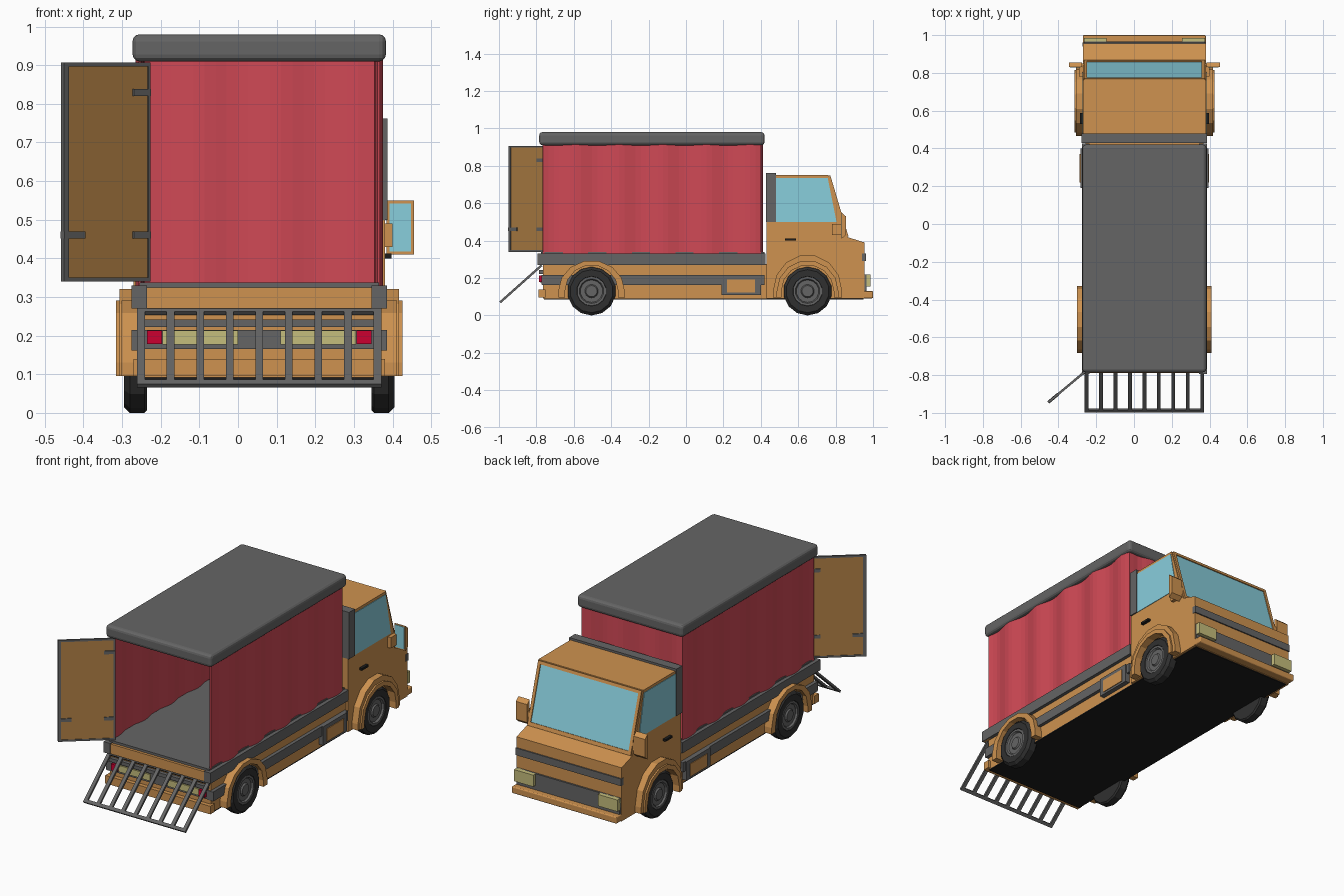
import bpy, bmesh, math
from mathutils import Vector, Matrix

if "Cube" in bpy.data.objects:
    bpy.data.objects.remove(bpy.data.objects["Cube"])

C = 0.055  # truck centre line in x (open door shifts it off origin)

def mat(name, r, g, b):
    m = bpy.data.materials.new(name)
    m.diffuse_color = (r, g, b, 1)
    m.use_nodes = True
    m.node_tree.nodes["Principled BSDF"].inputs["Base Color"].default_value = m.diffuse_color
    return m

ORANGE = mat("orange_paint", 0.62, 0.29, 0.08)
RED = mat("red_curtain", 0.62, 0.065, 0.09)
GLASS = mat("glass", 0.25, 0.62, 0.72)
YELLOW = mat("pale_yellow", 0.56, 0.51, 0.2)
LAMP = mat("red_lamp", 0.6, 0.0, 0.03)
BLACK = mat("black", 0.012, 0.012, 0.012)
TYRE = mat("rubber", 0.03, 0.03, 0.03)
GREY = mat("dark_grey", 0.13, 0.13, 0.13)
PANEL = mat("door_wood", 0.45, 0.22, 0.06)

def make(name, verts, faces, m, x=C):
    me = bpy.data.meshes.new(name)
    bm = bmesh.new()
    vs = [bm.verts.new(v) for v in verts]
    for f in faces:
        bm.faces.new([vs[i] for i in f])
    bmesh.ops.recalc_face_normals(bm, faces=bm.faces)
    bm.to_mesh(me)
    bm.free()
    me.materials.append(m)
    ob = bpy.data.objects.new(name, me)
    ob.location.x = x
    bpy.context.collection.objects.link(ob)
    return ob

def prism(name, prof, x0, x1, m, x=C):
    """Extrude a (y, z) outline from x0 to x1."""
    n = len(prof)
    v = [(x0, *p) for p in prof] + [(x1, *p) for p in prof]
    f = [list(range(n)), list(range(n, 2 * n))]
    f += [[i, (i + 1) % n, n + (i + 1) % n, n + i] for i in range(n)]
    return make(name, v, f, m, x)

def box(name, x0, x1, y0, y1, z0, z1, m, bevel=0, x=C):
    ob = prism(name, [(y0, z0), (y1, z0), (y1, z1), (y0, z1)], x0, x1, m, x)
    if bevel:
        b = ob.modifiers.new("bevel", 'BEVEL')
        b.width, b.segments = bevel, 3
    return ob

def pair(fn, name, a, x0, x1, m):
    """Mirrored left/right prism."""
    for side, s in (("left", -1), ("right", 1)):
        fn(f"{side}_{name}", a, s * x0, s * x1, m)

def rect(y0, y1, z0, z1):
    return [(y0, z0), (y1, z0), (y1, z1), (y0, z1)]

# Cargo box: roof, floor, rails
box("cargo_roof", -.328, .328, -.785, .42, .91, .98, GREY, .018)
box("cargo_floor", -.31, .31, -.775, .42, .30, .338, GREY)
pair(prism, "side_rail", rect(-.795, .425, .27, .33), .29, .331, GREY)
box("rear_sill", -.325, .325, -.79, -.74, .27, .325, ORANGE)

# Wavy curtain running along the left side, across the front and back
path = []
N, M = 40, 22
for i in range(N + 1):
    y = -.765 + 1.165 * i / N
    path.append((-.312 + .009 * math.sin(i * 10 * math.pi / N), y))
for i in range(1, M):
    path.append((-.312 + .624 * i / M, .405 + .007 * math.sin(i * 6 * math.pi / M)))
path += [(-px, py) for px, py in path[N::-1]]
n = len(path)
cur = make("curtain", [(*p, .325) for p in path] + [(*p, .915) for p in path],
           [[i, i + 1, n + i + 1, n + i] for i in range(n - 1)], RED)
cur.modifiers.new("thickness", 'SOLIDIFY').thickness = .006

# Chassis
box("chassis", -.312, .312, -.765, .43, .092, .275, ORANGE)
box("underside", -.312, .312, -.76, .95, .086, .094, BLACK)
pair(prism, "side_strip", rect(-.77, .42, .162, .215), .30, .331, GREY)
pair(prism, "tool_box", rect(.19, .40, .11, .215), .30, .339, GREY)
pair(prism, "tool_box_panel", rect(.22, .37, .122, .193), .33, .343, ORANGE)

# Rear end: bumper, bars, lights
box("rear_bumper", -.325, .325, -.788, -.75, .095, .14, ORANGE)
box("rear_light_bar", -.33, .33, -.772, -.74, .165, .215, GREY)
box("rear_upper_bar", -.30, .30, -.785, -.75, .222, .242, GREY)
for s, side in ((-1, "left"), (1, "right")):
    box(f"{side}_tail_lamp", s * .29, s * .252, -.787, -.76, .178, .213, LAMP)
    box(f"{side}_rear_reflector", s * .25, s * .055, -.78, -.76, .177, .213, YELLOW)

# Cab body
prism("cab", [(.43, .09), (.955, .09), (.955, .39), (.86, .42), (.762, .75), (.43, .75)],
      -.325, .325, ORANGE)
box("cab_rear_band", -.332, .332, .428, .48, .5, .762, GREY)
pair(prism, "side_window", [(.48, .5), (.805, .5), (.758, .735), (.48, .735)], .31, .328, GLASS)
pair(prism, "door_handle", rect(.53, .588, .4, .412), .32, .342, BLACK)

# Windscreen with raised frame
a, b = Vector((.86, .42)), Vector((.762, .75))
nrm = Vector((.959, .285))

def slope(t0, t1, d0, d1):
    p, q = a.lerp(b, t0), a.lerp(b, t1)
    return [tuple(v) for v in (p + nrm * d0, q + nrm * d0, q + nrm * d1, p + nrm * d1)]

prism("windscreen", slope(.06, .94, -.01, .004), -.303, .303, GLASS)
for t in ((.0, .06), (.94, .99)):
    prism("windscreen_frame_bar", slope(*t, -.01, .009), -.32, .32, ORANGE)
pair(prism, "windscreen_frame_side", slope(0, .99, -.01, .009), .303, .32, ORANGE)

# Cab front: stripe, grille, headlights, bumper
box("front_stripe", -.327, .327, .94, .962, .29, .33, GREY)
box("grille", -.32, .32, .94, .965, .13, .22, GREY)
box("front_bumper", -.325, .325, .94, 1.0, .092, .13, ORANGE, .006)
pair(prism, "headlight", rect(.95, .986, .155, .22), .20, .32, YELLOW)

# Mirrors: housing, glass facing the rear, arm
for s, side in ((-1, "left"), (1, "right")):
    prism(f"{side}_mirror_housing", [(.832, .41), (.855, .43), (.855, .53), (.832, .55)],
          s * .33, s * .40, ORANGE)
    box(f"{side}_mirror_glass", s * .337, s * .393, .829, .835, .418, .542, GLASS)
    box(f"{side}_mirror_arm", s * .315, s * .345, .78, .85, .43, .49, ORANGE)

# Wheels and arches
def lathe(name, prof, y, m, s, n=14):
    v, k = [], len(prof)
    for i in range(n):
        t = 2 * math.pi * i / n - math.pi / 2
        v += [(s * px, y + r * math.cos(t), .13 + r * math.sin(t)) for px, r in prof]
    f = [[i * k + j, i * k + j + 1, (i + 1) % n * k + j + 1, (i + 1) % n * k + j]
         for i in range(n) for j in range(k - 1)]
    f += [[i * k for i in range(n)], [i * k + k - 1 for i in range(n)]]
    make(name, v, f, m)

def arch(y, w, h, wi, hi):
    out = [(y + w, .095)]
    arc = [math.pi * i / 7 for i in range(8)]
    out += [(y + w * math.cos(t), .13 + h * math.sin(t)) for t in arc]
    out += [(y - w, .095), (y - wi, .095)]
    out += [(y + wi * math.cos(t), .13 + hi * math.sin(t)) for t in reversed(arc)]
    return out + [(y + wi, .095)]

for end, y in (("front", .65), ("rear", -.505)):
    for s, side in ((-1, "left"), (1, "right")):
        nm = f"{end}_{side}"
        lathe(nm + "_tyre", [(.29, .09), (.29, .122), (.297, .13), (.335, .13), (.35, .115),
                             (.35, .08), (.335, .075)], y, TYRE, s)
        lathe(nm + "_rim", [(.33, .08), (.348, .078), (.348, .066), (.338, .06), (.338, .036),
                            (.346, .03)], y, GREY, s)
pair(prism, "front_arch", arch(.65, .165, .165, .14, .14), .31, .371, ORANGE)
pair(prism, "front_arch_flare", arch(.65, .185, .195, .16, .16), .31, .362, ORANGE)
pair(prism, "rear_arch", arch(-.505, .178, .165, .142, .14), .30, .356, ORANGE)

# Open cargo door: framed panel swung outwards
turn = math.atan2(-.19, -.227)
L = .292

def door_part(name, u0, u1, z0, z1, t, m):
    ob = box(name, u0, u1, -t, t, z0, z1, m, x=0)
    ob.matrix_world = Matrix.Translation((-.23, -.757, 0)) @ Matrix.Rotation(turn, 4, 'Z')

door_part("door_panel", .004, L - .005, .345, .90, .003, PANEL)
for nm, p in (("bottom", (0, L, .34, .35)), ("top", (0, L, .897, .907)),
              ("hinge_side", (0, .008, .34, .907)), ("outer_side", (L - .016, L, .34, .907))):
    door_part("door_frame_" + nm, *p, .006, GREY)
for u0, u1, z in ((0, .058, .46), (0, .058, .83), (L - .07, L, .46)):
    door_part("door_strap", u0, u1, z - .009, z + .009, .008, GREY)

# Loading ramp: slats between two rails
top, foot = Vector((-.772, .268)), Vector((-.994, .07))
d = (foot - top).normalized()
w = Vector((-d.y, d.x)) * .006

def ramp_part(name, p, q, x0, x1):
    prism(name, [tuple(v) for v in (p - w, q - w, q + w, p + w)], x0, x1, GREY)

for i in range(9):
    x = -.306 + .0765 * i
    ramp_part("ramp_slat", top, foot, x - .01, x + .01)
ramp_part("ramp_foot_rail", foot - d * .018, foot, -.316, .316)
ramp_part("ramp_top_rail", top, top + d * .015, -.316, .316)
